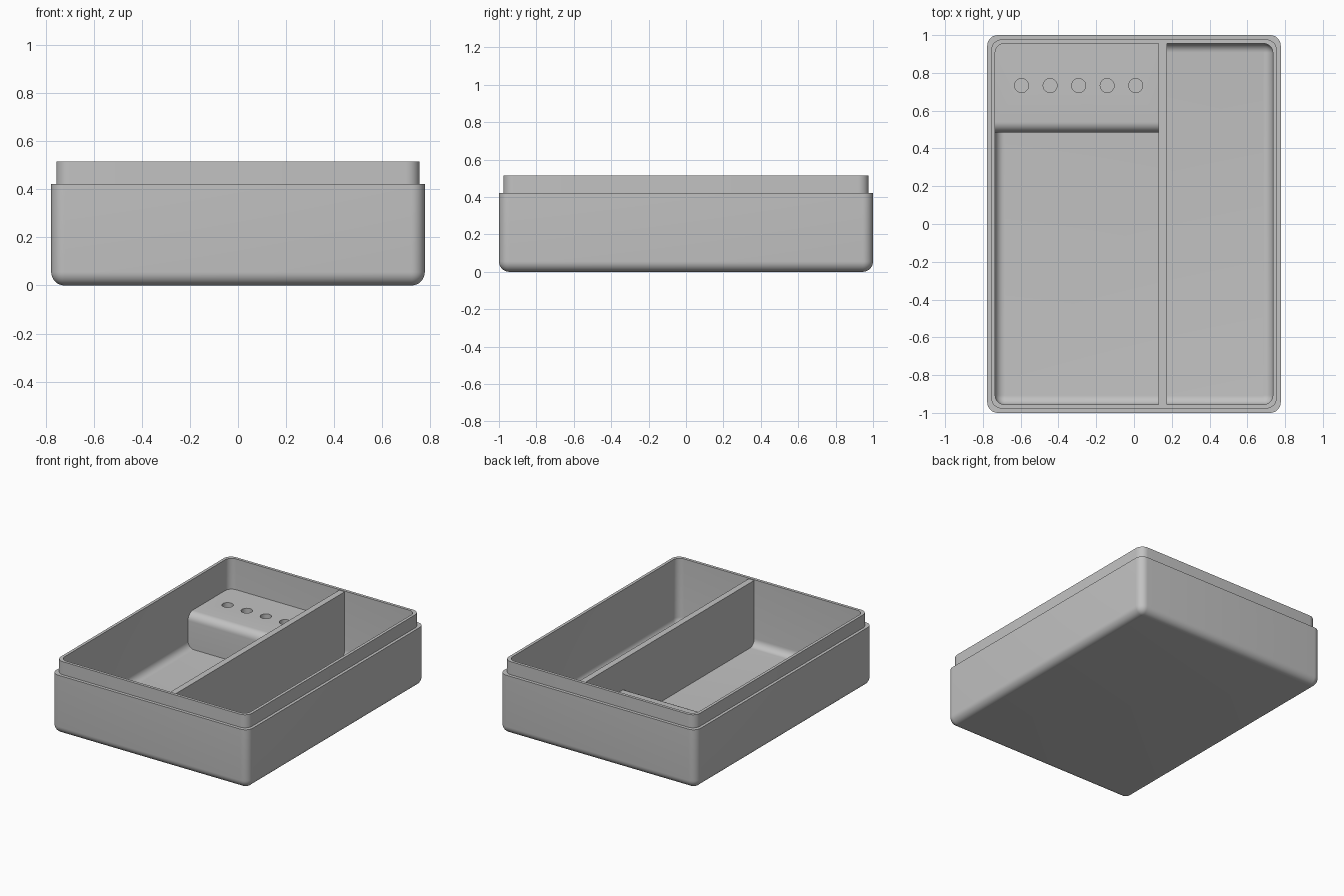
import bpy, bmesh
from math import sin, cos, pi, radians
from mathutils import Matrix, Vector

default = bpy.data.objects.get("Cube")
if default:
    bpy.data.objects.remove(default, do_unlink=True)

GREY = 0.54
mat = bpy.data.materials.new("plain grey")
mat.use_nodes = True
mat.diffuse_color = (GREY, GREY, GREY, 1)
mat.node_tree.nodes["Principled BSDF"].inputs["Base Color"].default_value = mat.diffuse_color


def make_object(name, bm):
    bmesh.ops.recalc_face_normals(bm, faces=bm.faces)
    mesh = bpy.data.meshes.new(name)
    bm.to_mesh(mesh)
    bm.free()
    mesh.materials.append(mat)
    obj = bpy.data.objects.new(name, mesh)
    bpy.context.collection.objects.link(obj)
    return obj


def smooth(obj):
    bpy.ops.object.select_all(action='DESELECT')
    obj.select_set(True)
    bpy.context.view_layer.objects.active = obj
    bpy.ops.object.shade_smooth_by_angle(angle=radians(35))


def box(low, high):
    """Box mesh spanning two opposite corners."""
    low, high = Vector(low), Vector(high)
    bm = bmesh.new()
    place = Matrix.Translation((low + high) / 2) @ Matrix.Diagonal((*(high - low), 1))
    bmesh.ops.create_cube(bm, size=1, matrix=place)
    return bm


def rounded_ring(bm, half_x, half_y, radius, z, steps=8):
    """Closed loop of vertices around a rounded rectangle."""
    ring = []
    for corner, (sx, sy) in enumerate(((1, 1), (-1, 1), (-1, -1), (1, -1))):
        for i in range(steps + 1):
            a = (corner + i / steps) * pi / 2
            ring.append(bm.verts.new((sx * (half_x - radius) + radius * cos(a),
                                      sy * (half_y - radius) + radius * sin(a), z)))
    return ring


# Tray shell: outer wall, stepped lip and inner cavity as one loft
OUT_X, OUT_Y, SHOULDER, RIM = 0.777, 1.0, 0.422, 0.515
LIP_X, LIP_Y = 0.756, 0.977
IN_X, IN_Y, FLOOR = 0.735, 0.956, 0.045
R_OUT, R_IN = 0.056, 0.05
STEPS = 8

sections = []
for i in range(STEPS + 1):
    a = i / STEPS * pi / 2
    inset = (R_OUT - 0.002) * (1 - sin(a))
    sections.append((OUT_X - inset, OUT_Y - inset, R_OUT - inset, R_OUT * (1 - cos(a))))
sections += [(OUT_X, OUT_Y, R_OUT, SHOULDER), (LIP_X, LIP_Y, R_OUT, SHOULDER),
             (LIP_X, LIP_Y, R_OUT, RIM), (IN_X, IN_Y, R_IN, RIM)]
for i in range(STEPS + 1):
    a = i / STEPS * pi / 2
    inset = (R_IN - 0.002) * (1 - cos(a))
    sections.append((IN_X - inset, IN_Y - inset, R_IN - inset, FLOOR + R_IN * (1 - sin(a))))

bm = bmesh.new()
rings = [rounded_ring(bm, *s) for s in sections]
for a, b in zip(rings, rings[1:]):
    for i in range(len(a)):
        j = (i + 1) % len(a)
        bm.faces.new((a[i], a[j], b[j], b[i]))
bm.faces.new(rings[0])
bm.faces.new(rings[-1])
smooth(make_object("tray_shell", bm))

# Divider between the two compartments
DIV_LEFT, DIV_RIGHT = 0.13, 0.174
make_object("divider", box((DIV_LEFT, -0.965, 0.03), (DIV_RIGHT, 0.965, 0.51)))

# Raised shelf with a rounded front edge
SHELF_TOP, SHELF_FRONT = 0.295, 0.485
bm = box((-0.745, SHELF_FRONT, 0.03), (0.14, 0.965, SHELF_TOP))
front_edge = [e for e in bm.edges
              if all(v.co.z > 0.2 and v.co.y < 0.6 for v in e.verts)]
bmesh.ops.bevel(bm, geom=front_edge, offset=0.055, segments=8, profile=0.5, affect='EDGES')
shelf = make_object("holder_shelf", bm)

# Row of round holes in the shelf
HOLE_DEPTH = 0.15
bm = bmesh.new()
for i in range(5):
    place = Matrix.Translation((-0.595 + 0.151 * i, 0.733, SHELF_TOP))
    bmesh.ops.create_cone(bm, cap_ends=True, segments=32, radius1=0.037, radius2=0.037,
                          depth=2 * HOLE_DEPTH, matrix=place)
cutter = make_object("hole_cutter", bm)
cutter.hide_render = True
cut = shelf.modifiers.new("holes", 'BOOLEAN')
cut.operation = 'DIFFERENCE'
cut.solver = 'EXACT'
cut.object = cutter
bpy.context.view_layer.objects.active = shelf
bpy.ops.object.modifier_apply(modifier=cut.name)
bpy.data.objects.remove(cutter, do_unlink=True)
smooth(shelf)
